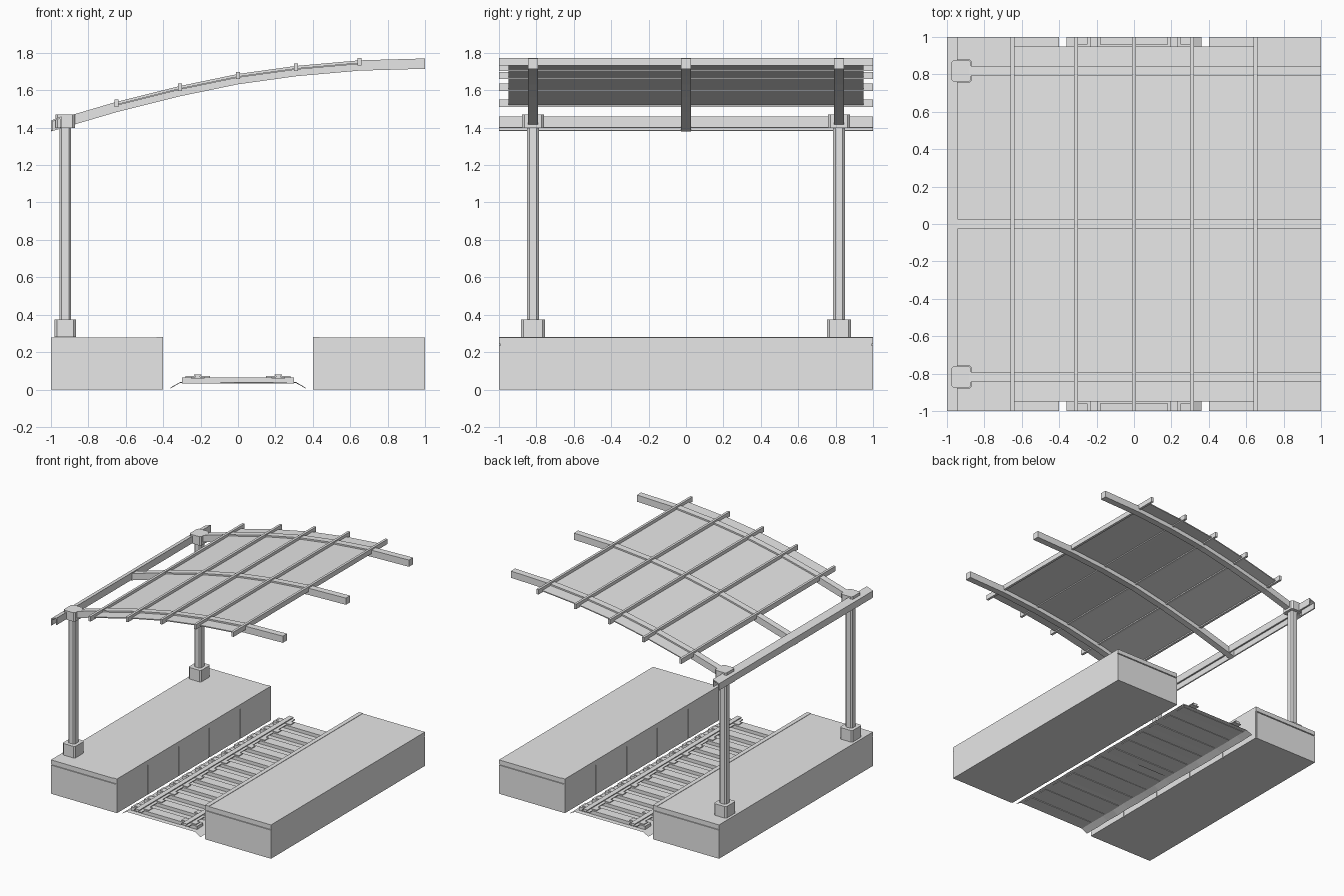
import bpy, bmesh, random
from mathutils import Vector

random.seed(4)
if "Cube" in bpy.data.objects:
    bpy.data.objects.remove(bpy.data.objects["Cube"])

# Single plain grey material
GREY = (0.8, 0.8, 0.8, 1)
mat = bpy.data.materials.new("plain_grey")
mat.use_nodes = True
mat.diffuse_color = GREY
mat.node_tree.nodes["Principled BSDF"].inputs["Base Color"].default_value = GREY


def finish(name, bm):
    bmesh.ops.recalc_face_normals(bm, faces=bm.faces)
    mesh = bpy.data.meshes.new(name)
    bm.to_mesh(mesh)
    bm.free()
    mesh.materials.append(mat)
    ob = bpy.data.objects.new(name, mesh)
    bpy.context.collection.objects.link(ob)
    return ob


def boxes(name, spans):
    """One object made of boxes given as (x0, x1, y0, y1, z0, z1)."""
    bm = bmesh.new()
    for x0, x1, y0, y1, z0, z1 in spans:
        made = bmesh.ops.create_cube(bm, size=1)["verts"]
        size = Vector((x1 - x0, y1 - y0, z1 - z0))
        mid = Vector((x0 + x1, y0 + y1, z0 + z1)) / 2
        for v in made:
            v.co = mid + v.co * size
    return finish(name, bm)


def extrude_y(name, profile, y0, y1):
    """Extrude a closed xz profile along y."""
    bm = bmesh.new()
    face = bm.faces.new([bm.verts.new((x, y0, z)) for x, z in profile])
    ext = bmesh.ops.extrude_face_region(bm, geom=[face])["geom"]
    moved = [v for v in ext if isinstance(v, bmesh.types.BMVert)]
    bmesh.ops.translate(bm, verts=moved, vec=(0, y1 - y0, 0))
    return finish(name, bm)


def chamfered_column(name, x, y, hx, hy, cut, z0, z1):
    """Upright block with its four corners cut off."""
    ring = [(hx, cut - hy), (hx, hy - cut), (hx - cut, hy), (cut - hx, hy),
            (-hx, hy - cut), (-hx, cut - hy), (cut - hx, -hy), (hx - cut, -hy)]
    bm = bmesh.new()
    face = bm.faces.new([bm.verts.new((x + a, y + b, z0)) for a, b in ring])
    ext = bmesh.ops.extrude_face_region(bm, geom=[face])["geom"]
    moved = [v for v in ext if isinstance(v, bmesh.types.BMVert)]
    bmesh.ops.translate(bm, verts=moved, vec=(0, 0, z1 - z0))
    return finish(name, bm)


# Platforms: body, end seam, top slab, edge strip and inner wall panels
for side, s in (("right", -1), ("left", 1)):
    def span(a, b, y0, y1, z0, z1):
        return (min(a * s, b * s), max(a * s, b * s), y0, y1, z0, z1)
    boxes(side + "_platform", [
        span(0.41, 1, -1, 1, 0, 0.235),
        span(0.41, 1, -0.992, 0.992, 0.235, 0.243),
        span(0.40, 1, -1, 1, 0.243, 0.278)])
    boxes(side + "_platform_edge_strip", [span(0.40, 0.435, -1, 1, 0.278, 0.281)])
    boxes(side + "_platform_wall_panels",
          [span(0.40, 0.41, -1 + 0.4 * i + 0.003, -0.6 + 0.4 * i - 0.003, 0, 0.243)
           for i in range(5)])

# Ballast bed: thin open sheet with sloping, slightly uneven shoulders
bm = bmesh.new()
bed = [(-0.36, 0.01), (-0.31, 0.038), (0.31, 0.038), (0.36, 0.01)]
rows = []
for i in range(17):
    y = -1 + i / 8
    rows.append([bm.verts.new((x, y, z + random.uniform(-0.004, 0.002))) for x, z in bed])
for a, b in zip(rows, rows[1:]):
    for j in range(3):
        bm.faces.new((a[j], a[j + 1], b[j + 1], b[j]))
finish("ballast_bed", bm)

# Sleepers, rail chairs and rails
sleeper_ys = [-0.92 + i * 1.84 / 11 for i in range(12)]
boxes("sleepers", [(-0.3, 0.3, y - 0.04, y + 0.04, 0.033, 0.064) for y in sleeper_ys])
boxes("rail_chairs", [(c - 0.065, c + 0.065, y - 0.025, y + 0.025, 0.064, 0.071)
                      for y in sleeper_ys for c in (-0.215, 0.215)])
for side, c in (("right", -0.215), ("left", 0.215)):
    half = [(0.035, 0.06), (0.035, 0.066), (0.012, 0.068), (0.012, 0.073),
            (0.02, 0.074), (0.02, 0.081)]
    outline = [(c + x, z) for x, z in half] + [(c - x, z) for x, z in reversed(half)]
    extrude_y(side + "_rail", outline, -1, 1)

# Posts with base blocks and head brackets
POST_X, POST_Y = -0.924, 0.818
for end, y in (("front", -POST_Y), ("back", POST_Y)):
    chamfered_column(end + "_post", POST_X, y, 0.031, 0.031, 0.011, 0.28, 1.42)
    chamfered_column(end + "_post_base", POST_X, y, 0.057, 0.063, 0.012, 0.28, 0.375)
    chamfered_column(end + "_post_bracket", POST_X, y, 0.052, 0.058, 0.012, 1.397, 1.47)

# Arched roof beams: underside points, with a constant depth above them
ARCH = [(-1, 1.38), (-0.65, 1.483), (-0.31, 1.568), (0, 1.632),
        (0.31, 1.675), (0.65, 1.705), (1, 1.715)]
DEPTH = 0.055


def band(points, low, high):
    return [(x, z + low) for x, z in points] + [(x, z + high) for x, z in reversed(points)]


for place, y in (("front", -POST_Y), ("middle", 0), ("back", POST_Y)):
    extrude_y(place + "_roof_beam", band(ARCH, 0, DEPTH), y - 0.027, y + 0.027)

# Long tie beam along the posts: tilted channel, open below
tie = [(-1, 1.382), (-1, 1.438), (-0.944, 1.46), (-0.944, 1.402),
       (-0.952, 1.399), (-0.952, 1.448), (-0.992, 1.432), (-0.992, 1.385)]
extrude_y("tie_beam", tie, -1, 1)

# Roof sheet and the cross battens
extrude_y("roof_sheet", band(ARCH[1:-1], DEPTH - 0.02, DEPTH - 0.012), -0.95, 0.95)
boxes("roof_battens", [(x - 0.01, x + 0.01, -1, 1, z + DEPTH - 0.028, z + DEPTH + 0.012)
                       for x, z in ARCH[1:-1]])
